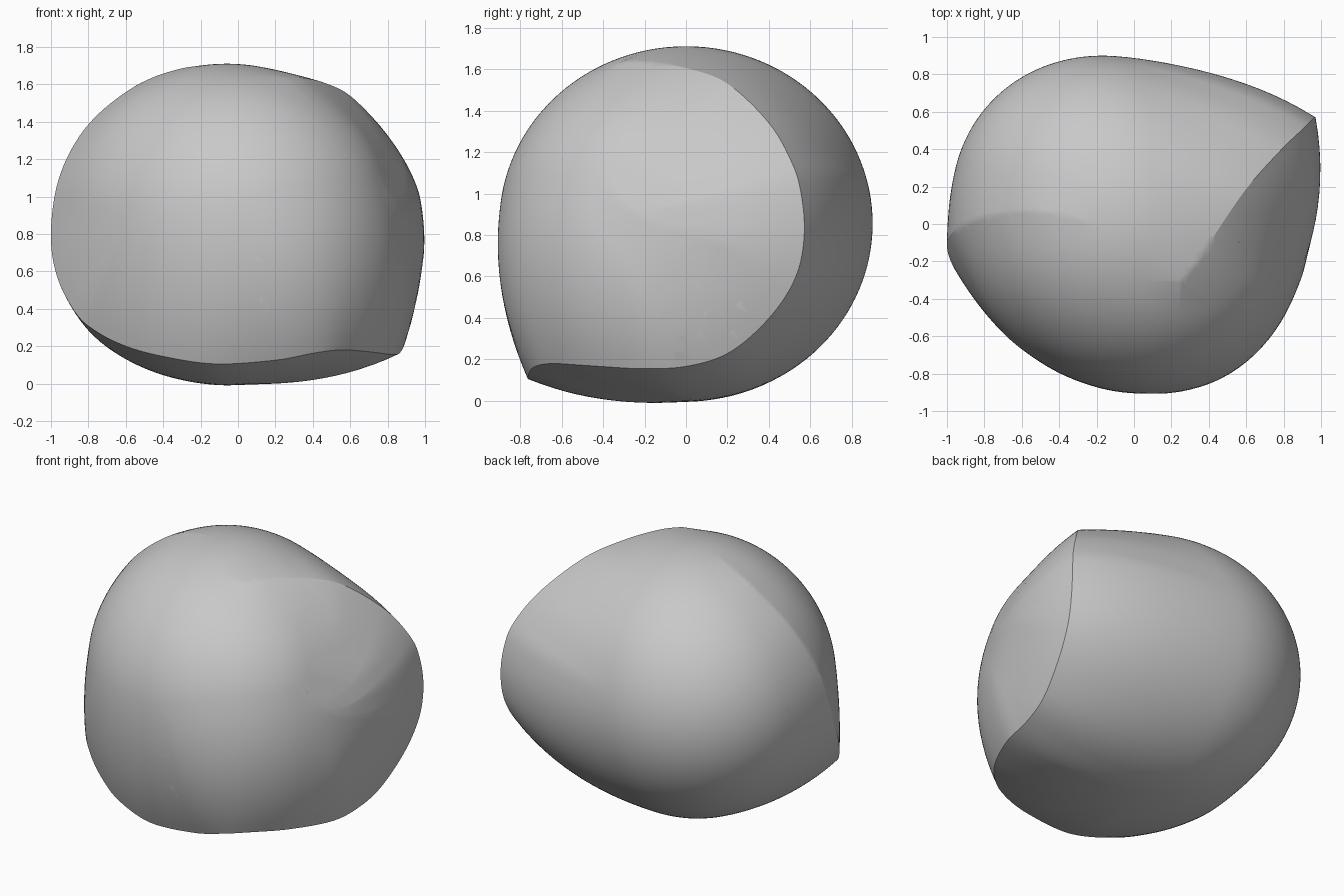
import bpy
import bmesh
from math import acos, sqrt
from mathutils import Matrix, Quaternion, Vector

default = bpy.data.objects.get("Cube")
if default:
    bpy.data.objects.remove(default, do_unlink=True)

# Ridge path: starts and ends where it melts into the rounded top
RIDGE = [
    (-.1, -.05, 1.7), (-.3, .03, 1.685), (-.55, .07, 1.59), (-.8, .04, 1.385),
    (-.95, -.03, 1.12), (-1, -.1, .82), (-.97, -.22, .58), (-.87, -.37, .38),
    (-.76, -.47, .28), (-.6, -.575, .2), (-.4, -.68, .145), (-.12, -.755, .105),
    (.2, -.76, .125), (.4, -.735, .162), (.55, -.65, .18), (.7, -.47, .17),
    (.83, -.2, .155), (.87, .02, .17), (.9, .22, .24), (.94, .41, .41),
    (.965, .53, .6), (.97, .57, .8), (.95, .555, 1), (.905, .51, 1.15),
    (.79, .4, 1.34), (.61, .2, 1.53), (.47, 0, 1.605), (.34, -.2, 1.635),
    (.24, -.32, 1.635),
]
MIDDLE = Vector((0, 0, .855))
# Leaning ellipsoid core
LEAN = Matrix.Identity(4)
LEAN[0][1] = -.12
CORE = Matrix.Translation((-.06, 0, .855)) @ LEAN @ Matrix.Diagonal((.91, .9, .855, 1))


def smooth_path(points, steps):
    """Pass a smooth curve through all the points."""
    pts = [Vector(p) for p in points]
    pts = [pts[0]] + pts + [pts[-1]]
    path = []
    for a, b, c, d in zip(pts, pts[1:], pts[2:], pts[3:]):
        for i in range(steps):
            t = i / steps
            path.append(b + (c - a) * t / 2
                        + (a * 2 - b * 5 + c * 4 - d) * t * t / 2
                        + (b * 3 - a - c * 3 + d) * t ** 3 / 2)
    return path + [pts[-1]]


def core_radius(direction):
    """Distance from the middle to the core's surface."""
    inverse = CORE.inverted()
    start = inverse @ MIDDLE
    step = inverse.to_3x3() @ direction
    a, b, c = step.dot(step), start.dot(step), start.dot(start) - 1
    return (sqrt(b * b - a * c) - b) / a


def rib(point, tangent, side, falloff, steps=16):
    """Rounded arc, square to the ridge, from a ridge point onto the core."""
    arm = point - MIDDLE
    direction = arm.normalized()
    base = core_radius(direction)
    excess = arm.length - base
    if excess <= 0:
        return
    axis = side * (tangent - direction * tangent.dot(direction))
    reach = 1.5 * acos(base / arm.length)
    for i in range(steps):
        t = i / steps
        d = Quaternion(axis.normalized(), reach * t) @ direction
        yield MIDDLE + d * (core_radius(d) + excess * (1 - t) ** falloff)


bm = bmesh.new()
bmesh.ops.create_icosphere(bm, subdivisions=6, radius=1, matrix=CORE)
for edge in bm.edges[:]:
    bm.edges.remove(edge)

# Ribs on both sides of the ridge, fuller on the front face toward its left
path = smooth_path(RIDGE, 8)
for before, point, after in zip(path, path[1:], path[2:]):
    for side, falloff in ((1, 2), (-1, 2.1 - point.x / 2)):
        for p in rib(point, after - before, side, falloff):
            bm.verts.new(p)
bmesh.ops.remove_doubles(bm, verts=bm.verts[:], dist=.002)

# Taut skin over core and ribs
bmesh.ops.convex_hull(bm, input=bm.verts[:])
bmesh.ops.delete(bm, geom=[v for v in bm.verts if not v.link_faces], context='VERTS')
bmesh.ops.recalc_face_normals(bm, faces=bm.faces[:])

mesh = bpy.data.meshes.new("ridged_body")
bm.to_mesh(mesh)
bm.free()
body = bpy.data.objects.new("ridged_body", mesh)
bpy.context.collection.objects.link(body)

# Plain grey finish
grey = bpy.data.materials.new("plain_grey")
grey.use_nodes = True
colour = (.58, .58, .58, 1)
grey.diffuse_color = colour
grey.node_tree.nodes["Principled BSDF"].inputs["Base Color"].default_value = colour
mesh.materials.append(grey)

bpy.ops.object.select_all(action='DESELECT')
body.select_set(True)
bpy.context.view_layer.objects.active = body
bpy.ops.object.shade_smooth_by_angle(angle=.35)
